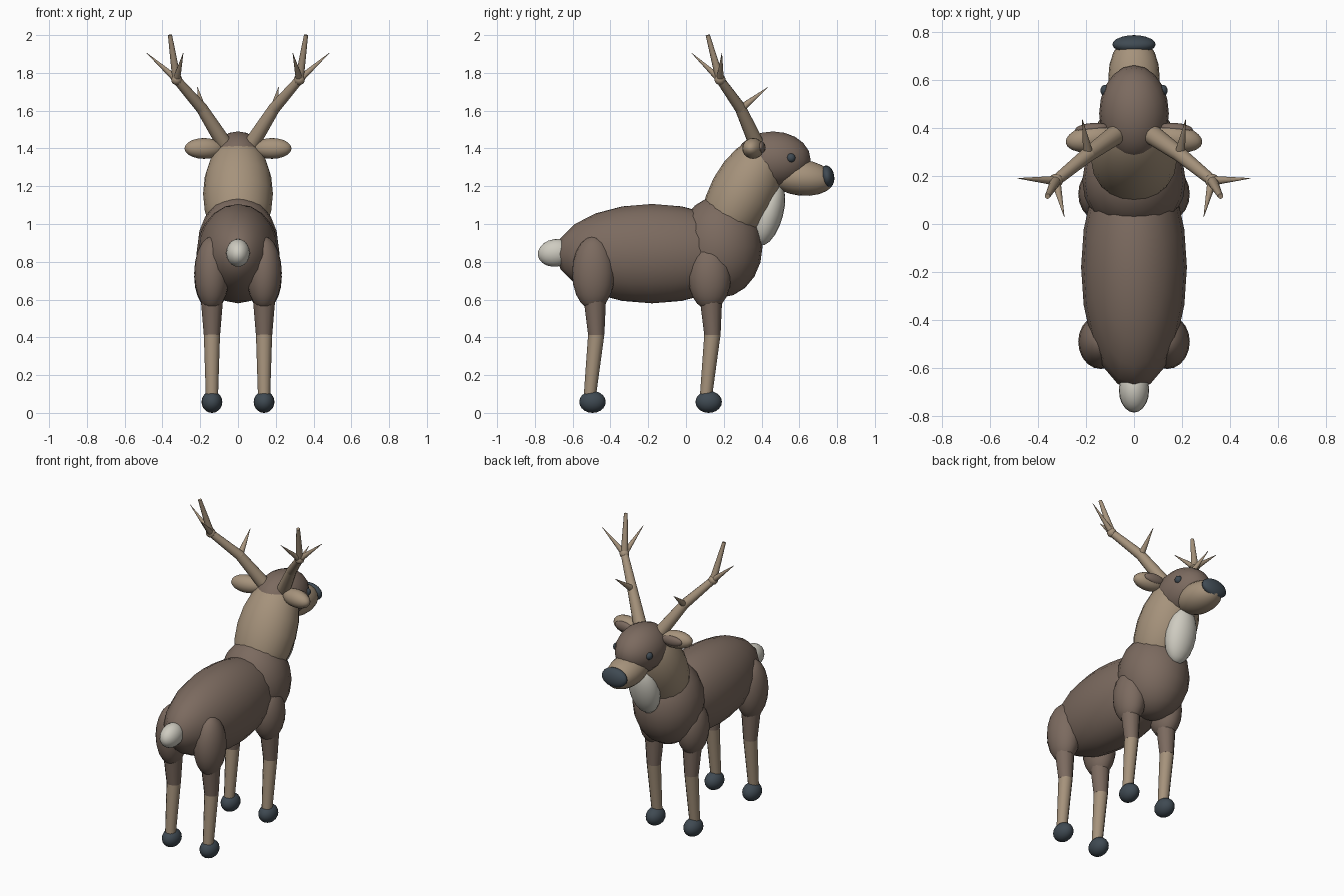
import bpy
from math import radians
from mathutils import Vector

cube = bpy.data.objects.get("Cube")
if cube:
    bpy.data.objects.remove(cube, do_unlink=True)


def material(name, rgb):
    mat = bpy.data.materials.new(name)
    mat.use_nodes = True
    mat.diffuse_color = (*rgb, 1)
    bsdf = mat.node_tree.nodes["Principled BSDF"]
    bsdf.inputs["Base Color"].default_value = (*rgb, 1)
    bsdf.inputs["Roughness"].default_value = 0.8
    return mat


BROWN = material("brown_fur", (0.20, 0.145, 0.115))
TAN = material("tan_fur", (0.38, 0.29, 0.20))
CREAM = material("cream_fur", (0.62, 0.60, 0.53))
SLATE = material("dark_slate", (0.05, 0.068, 0.085))


def finish(name, mat):
    obj = bpy.context.object
    obj.name = name
    obj.data.materials.append(mat)
    bpy.ops.object.shade_smooth_by_angle(angle=radians(50))
    return obj


def ellipsoid(name, mat, centre, radii, tilt=0, yaw=0):
    """Stretched sphere; tilt leans it about x, yaw turns it about z."""
    bpy.ops.mesh.primitive_uv_sphere_add(
        segments=20, ring_count=10, radius=1, location=centre,
        rotation=(radians(tilt), 0, radians(yaw)))
    bpy.context.object.scale = radii
    return finish(name, mat)


def limb(name, mat, start, end, r1, r2):
    """Tapered rod between two points."""
    a, b = Vector(start), Vector(end)
    bpy.ops.mesh.primitive_cone_add(
        vertices=12, radius1=r1, radius2=r2, depth=(b - a).length,
        location=(a + b) / 2,
        rotation=(b - a).to_track_quat('Z', 'Y').to_euler())
    return finish(name, mat)


# Torso, neck and tail (the animal looks towards +y)
ellipsoid("body", BROWN, (0, -0.18, 0.843), (0.22, 0.51, 0.263))
ellipsoid("chest", BROWN, (0, 0.18, 0.88), (0.215, 0.225, 0.27))
ellipsoid("neck", TAN, (0, 0.30, 1.16), (0.185, 0.175, 0.33), tilt=-28)
ellipsoid("throat_patch", CREAM, (0, 0.435, 1.06), (0.10, 0.08, 0.18), tilt=-15)
ellipsoid("tail", CREAM, (0, -0.69, 0.847), (0.063, 0.095, 0.073), tilt=8)

# Head
ellipsoid("head", BROWN, (0, 0.46, 1.34), (0.145, 0.20, 0.15))
ellipsoid("muzzle", TAN, (0, 0.61, 1.245), (0.107, 0.175, 0.095), tilt=-6)
ellipsoid("nose", SLATE, (0, 0.747, 1.25), (0.09, 0.038, 0.06), tilt=8)

for side, s in (("left", 1), ("right", -1)):
    ellipsoid(side + "_eye", SLATE, (s * 0.118, 0.555, 1.35), (0.022, 0.024, 0.024))
    ellipsoid(side + "_ear", TAN, (s * 0.18, 0.355, 1.40), (0.105, 0.055, 0.055),
              yaw=-s * 10)
    ellipsoid(side + "_inner_ear", BROWN, (s * 0.175, 0.398, 1.405),
              (0.07, 0.022, 0.032), yaw=-s * 5)

    # Antler beam with three tines
    base, fork, crown = [(s * x, y, z) for x, y, z in (
        (0.07, 0.375, 1.42), (0.19, 0.29, 1.61), (0.325, 0.18, 1.765))]
    limb(side + "_antler_lower_beam", TAN, base, fork, 0.042, 0.031)
    limb(side + "_antler_upper_beam", TAN, fork, crown, 0.031, 0.023)
    limb(side + "_antler_top_beam", TAN, crown, (s * 0.36, 0.115, 2.0), 0.023, 0.011)
    ellipsoid(side + "_antler_fork", TAN, fork, (0.031,) * 3)
    ellipsoid(side + "_antler_crown", TAN, crown, (0.029,) * 3)
    limb(side + "_brow_tine", TAN, fork, (s * 0.215, 0.435, 1.725), 0.022, 0.001)
    limb(side + "_outer_tine", TAN, crown, (s * 0.483, 0.19, 1.905), 0.02, 0.001)
    limb(side + "_rear_tine", TAN, crown, (s * 0.29, 0.03, 1.905), 0.02, 0.001)

    # Legs
    x = s * 0.138
    for end, y, rz in (("front", 0.125, 0.175), ("hind", -0.49, 0.195)):
        name = f"{side}_{end}_"
        ellipsoid(name + "thigh", BROWN, (x, y, 0.545 + rz), (0.094, 0.113, rz))
        limb(name + "upper_leg", BROWN, (x, y + 0.005, 0.66), (x, y + 0.015, 0.412),
             0.064, 0.043)
        limb(name + "lower_leg", TAN, (x, y + 0.015, 0.418), (x, y - 0.02, 0.08),
             0.043, 0.032)
        ellipsoid(name + "hoof", SLATE, (x, y - 0.005, 0.058), (0.055, 0.07, 0.058))
